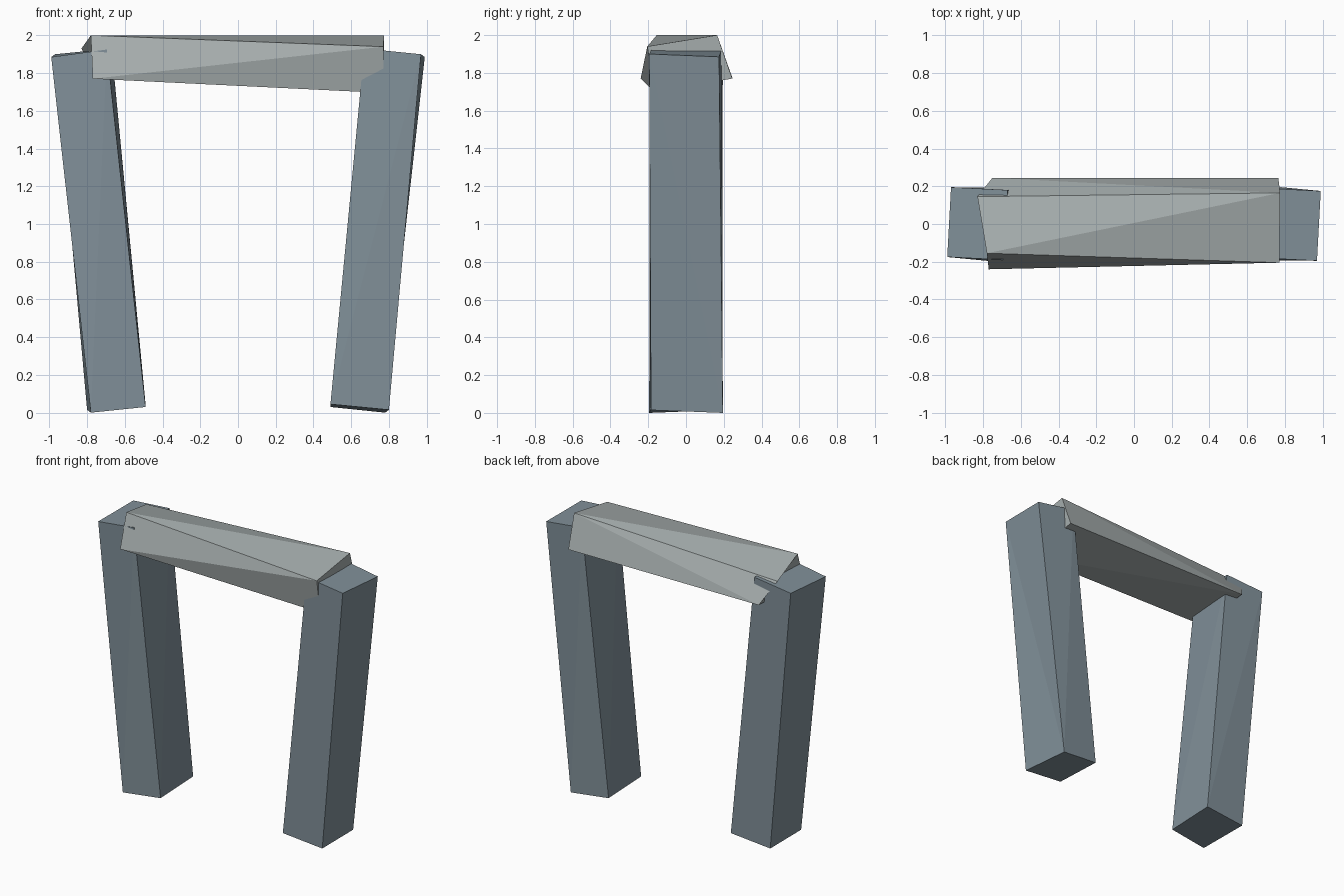
import bpy, bmesh, math

if "Cube" in bpy.data.objects:
    bpy.data.objects.remove(bpy.data.objects["Cube"])


def material(name, color):
    mat = bpy.data.materials.new(name)
    mat.diffuse_color = (*color, 1)
    mat.use_nodes = True
    mat.node_tree.nodes["Principled BSDF"].inputs["Base Color"].default_value = mat.diffuse_color
    return mat


def block(name, bottom, top, mat, splits=()):
    """Rough six-sided stone. Rings run front-left, front-right, back-right, back-left.
    splits lists corner pairs across which a warped side is folded."""
    bm = bmesh.new()
    v = [bm.verts.new(p) for p in bottom + top]
    bm.faces.new((v[3], v[2], v[1], v[0]))
    bm.faces.new(v[4:])
    for i in range(4):
        j = (i + 1) % 4
        bm.faces.new((v[i], v[j], v[j + 4], v[i + 4]))
    for a, b in splits:
        bmesh.ops.connect_verts(bm, verts=[v[a], v[b]])
    bmesh.ops.recalc_face_normals(bm, faces=bm.faces)
    mesh = bpy.data.meshes.new(name)
    bm.to_mesh(mesh)
    bm.free()
    mesh.materials.append(mat)
    obj = bpy.data.objects.new(name, mesh)
    bpy.context.collection.objects.link(obj)
    return obj


blue_stone = material("blue_stone", (0.22, 0.28, 0.32))
grey_stone = material("grey_stone", (0.38, 0.42, 0.42))

# Left upright, leaning outward with a slight twist
left = block(
    "left_upright",
    [(-0.78, -0.195, 0.0), (-0.49, -0.18, 0.03), (-0.49, 0.19, 0.045), (-0.80, 0.185, 0.015)],
    [(-0.99, -0.175, 1.885), (-0.695, -0.19, 1.925), (-0.67, 0.18, 1.93), (-0.97, 0.195, 1.90)],
    blue_stone, [(0, 5), (1, 6), (2, 7), (0, 7)])

# Right upright is the left one turned half way round
right = left.copy()
right.name = "right_upright"
right.rotation_euler.z = math.pi
bpy.context.collection.objects.link(right)

# Twisted lintel lying across both uprights
block(
    "lintel",
    [(-0.77, -0.24, 1.77), (0.77, -0.165, 1.695), (0.765, 0.245, 1.77), (-0.75, 0.245, 1.775)],
    [(-0.78, -0.155, 2.0), (0.77, -0.205, 1.94), (0.775, 0.165, 2.0), (-0.83, 0.145, 1.93)],
    grey_stone, [(0, 5), (4, 6), (3, 6), (1, 3)])
